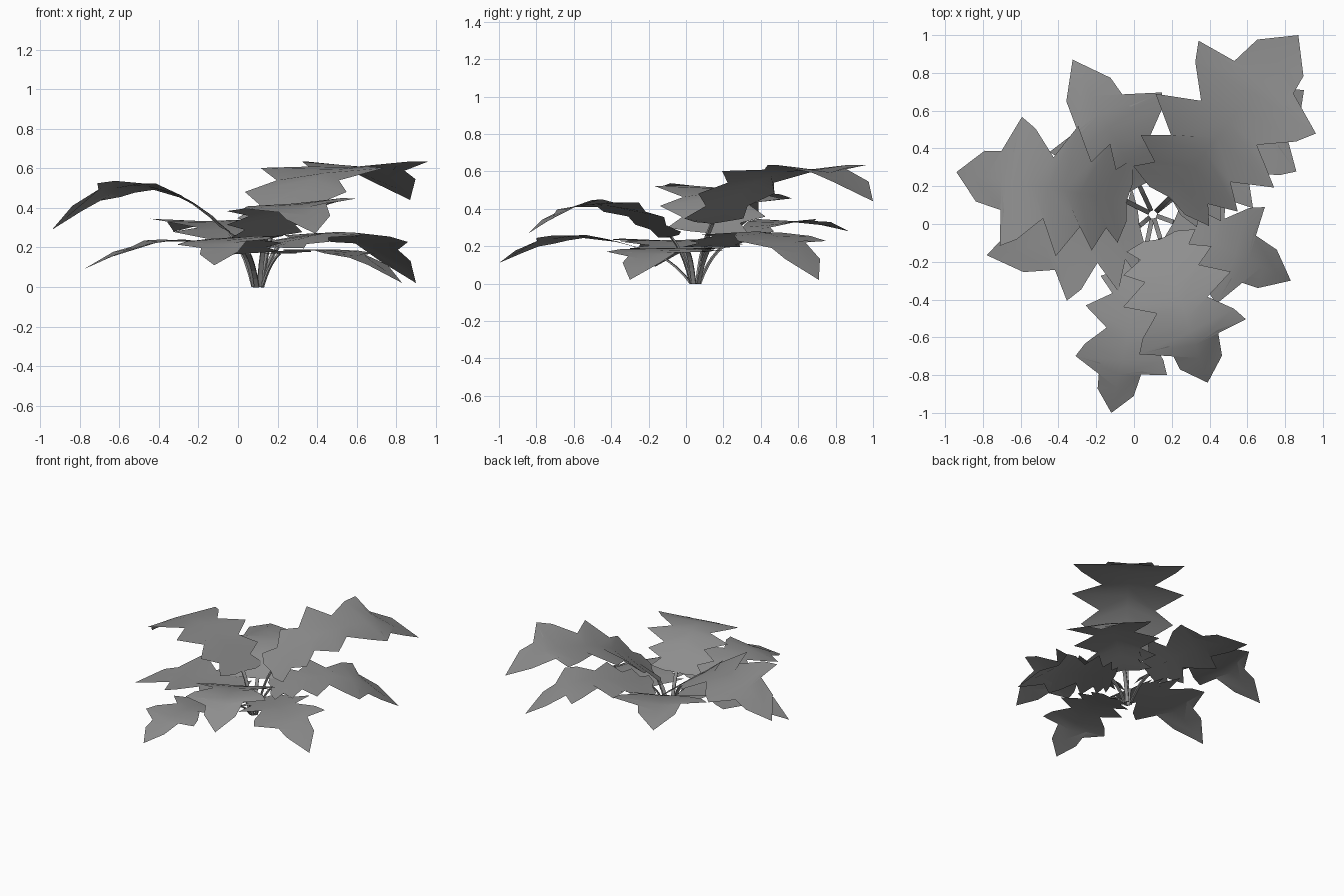
import bpy
import math
from mathutils import Vector

cube = bpy.data.objects.get("Cube")
if cube:
    bpy.data.objects.remove(cube, do_unlink=True)

leaf_mat = bpy.data.materials.new("leaf_grey")
leaf_mat.use_nodes = True
GREY = (0.27, 0.27, 0.27, 1)
leaf_mat.diffuse_color = GREY
leaf_mat.node_tree.nodes["Principled BSDF"].inputs["Base Color"].default_value = GREY

ROOT = Vector((0.1, 0.05, 0))

# Half outline of a lobed leaf: distance along the midrib, share of half width
OUTLINE = [(-0.02, 0.3), (0.01, 0.64), (0.09, 0.45), (0.15, 0.82), (0.24, 0.5),
           (0.35, 1), (0.46, 0.47), (0.59, 0.85), (0.68, 0.99), (0.69, 0.46), (0.86, 0.39)]


def height(profile, u):
    """Smooth height of the midrib arch at u."""
    last = len(profile) - 1
    t = min(max(u, 0), 1) * last
    i = min(int(t), last - 1)
    t -= i
    a, b = profile[i], profile[i + 1]
    before = profile[i - 1] if i else 2 * a - b
    after = profile[i + 2] if i + 2 <= last else 2 * b - a
    return (a + t * (b - before) / 2
            + t * t * (before - 2.5 * a + 2 * b - after / 2)
            + t ** 3 * (1.5 * (a - b) + (after - before) / 2))


def add_object(name, mesh):
    mesh.materials.append(leaf_mat)
    obj = bpy.data.objects.new(name, mesh)
    bpy.context.collection.objects.link(obj)
    return obj


def leaf(name, base, tip, half_width, profile, curl, roll, slip):
    """Arched sheet: midrib row in the middle, lobed edge on both sides."""
    base, tip = Vector(base), Vector(tip)
    axis = tip - base
    side = Vector((-axis.y, axis.x)).normalized() * half_width

    def point(u, v):
        u -= slip * u * (1 - u)  # lobes crowd toward a steep base
        p = base + axis * u + side * v
        return (p.x, p.y, height(profile, u) + curl * abs(v) + roll * v)

    verts, faces = [], []
    for i, (u, v) in enumerate(OUTLINE):
        mid = 0.92 * i / (len(OUTLINE) - 1)
        verts += [point(u, v), point(mid, 0), point(u, -v)]
    for i in range(len(OUTLINE) - 1):
        a, b = 3 * i, 3 * i + 3
        faces += [(a, a + 1, b + 1, b), (a + 1, a + 2, b + 2, b + 1)]
    end = len(verts)
    verts.append(point(1, 0))
    faces += [(end - 3, end - 2, end), (end - 2, end - 1, end)]
    mesh = bpy.data.meshes.new(name)
    mesh.from_pydata(verts, [], faces)
    mesh.shade_smooth()
    return add_object(name, mesh)


def stem(name, base, top, half_width):
    """Flattened stalk that rises and then bends outward to the leaf."""
    out = Vector((base[0] - ROOT.x, base[1] - ROOT.y, 0))
    foot = ROOT + out.normalized() * 0.025
    end = Vector((base[0], base[1], top))
    knee = foot.lerp(end, 0.38)
    knee.z = top * 0.7
    across = Vector((-out.y, out.x, 0)).normalized()
    verts, faces = [], []
    rings = 6
    for i in range(rings):
        t = i / (rings - 1)
        p = foot * (1 - t) ** 2 + knee * 2 * t * (1 - t) + end * t * t
        d = ((knee - foot) * (1 - t) + (end - knee) * t).normalized()
        up = across.cross(d)
        for k in range(4):
            a = math.pi / 4 + k * math.pi / 2
            verts.append(p + (across * math.cos(a) + up * math.sin(a) * 0.4) * half_width)
    for i in range(rings - 1):
        for k in range(4):
            n = (k + 1) % 4
            faces.append((4 * i + k, 4 * i + n, 4 * i + 4 + n, 4 * i + 4 + k))
    faces += [(3, 2, 1, 0), tuple(range(4 * rings - 4, 4 * rings))]
    mesh = bpy.data.meshes.new(name)
    mesh.from_pydata(verts, [], faces)
    return add_object(name, mesh)


# name, base, tip, half width, midrib heights, edge curl, roll, slip
LEAVES = [
    ("upper_back_left", (0.19, 0.14), (0.87, 1.0), 0.4, (0.32, 0.53, 0.6, 0.59, 0.44), 0.03, 0, 0),
    ("upper_right", (-0.04, 0.12), (-0.94, 0.275), 0.35, (0.27, 0.45, 0.51, 0.465, 0.29), 0, 0.035, 0),
    ("upper_front", (0.14, -0.08), (0.39, -0.84), 0.3, (0.25, 0.37, 0.42, 0.395, 0.27), 0.01, 0.025, 0),
    ("lower_front", (0.05, -0.19), (-0.12, -1.0), 0.25, (0.17, 0.23, 0.25, 0.215, 0.11), 0, 0.015, -0.05),
    ("lower_left", (0.21, 0.01), (0.83, -0.3), 0.29, (0.17, 0.19, 0.18, 0.13, 0.02), 0, 0, 0.5),
    ("lower_back_left", (0.2, 0.13), (0.9, 0.71), 0.31, (0.2, 0.26, 0.275, 0.2, 0.02), -0.01, 0, 0.08),
    ("lower_back", (0.03, 0.2), (-0.325, 0.87), 0.34, (0.2, 0.29, 0.33, 0.325, 0.28), 0.015, 0, 0.8),
    ("lower_right", (0.03, -0.01), (-0.78, -0.165), 0.32, (0.17, 0.22, 0.23, 0.185, 0.09), 0.01, 0, 0.6),
]

for name, base, tip, width, profile, curl, roll, slip in LEAVES:
    leaf("leaf_" + name, base, tip, width, profile, curl, roll, slip)
    stem("stem_" + name, base, profile[0], 0.017)
